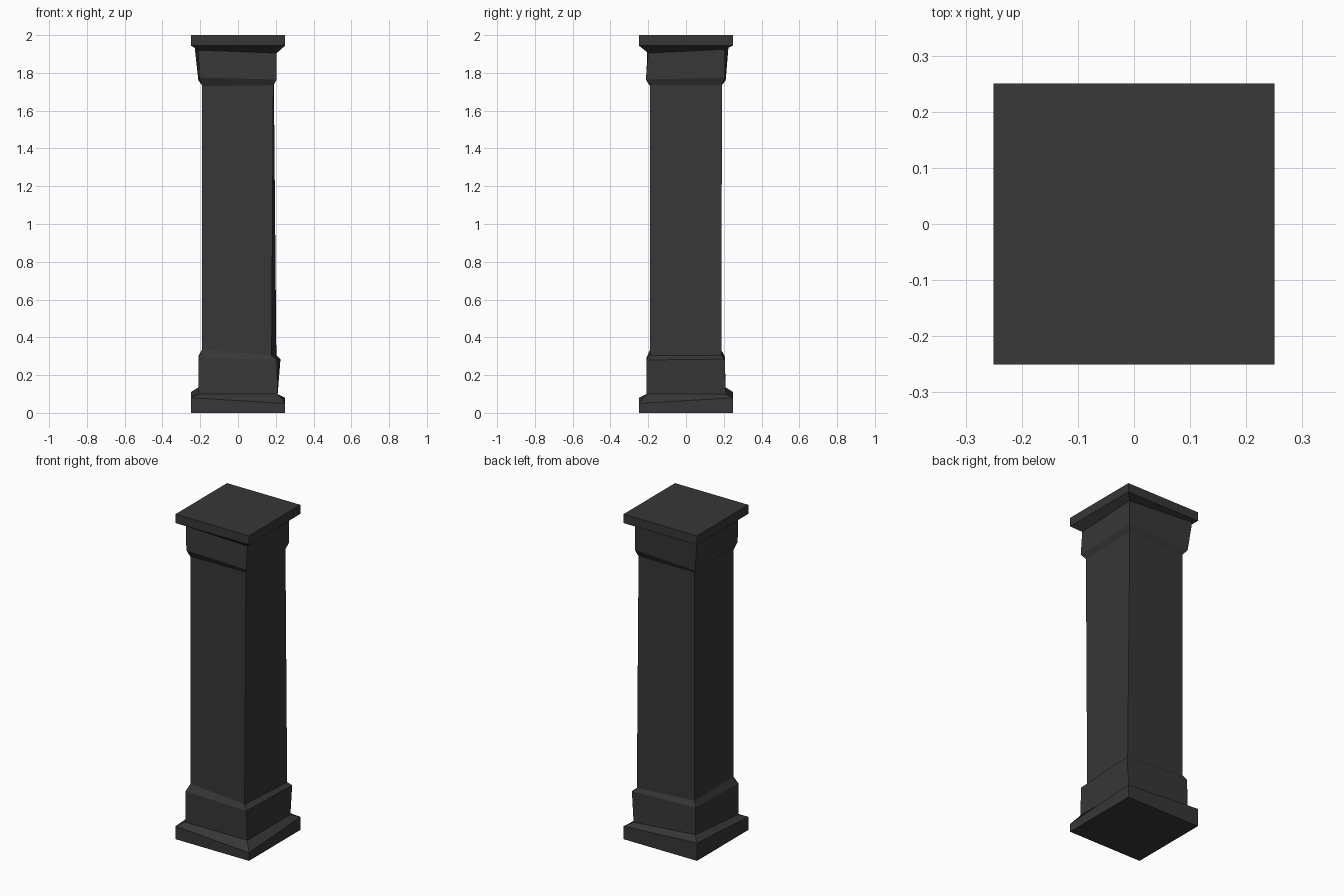
import bpy, bmesh

if "Cube" in bpy.data.objects:
    bpy.data.objects.remove(bpy.data.objects["Cube"])

# One flat dark stone colour
stone = bpy.data.materials.new("dark_stone")
stone.diffuse_color = (0.038, 0.038, 0.038, 1)
stone.use_nodes = True
stone.node_tree.nodes["Principled BSDF"].inputs["Base Color"].default_value = stone.diffuse_color


def square(half, *heights):
    """Square ring, heights for front left, front right, back right, back left."""
    signs = [(-1, -1), (1, -1), (1, 1), (-1, 1)]
    return [(sx * half, sy * half, z) for (sx, sy), z in zip(signs, heights)]


# Rings of the hand-cut, slightly irregular column, bottom to top
rings = [
    # plinth
    square(0.25, 0, 0, 0, 0),
    square(0.25, 0.08, 0.05, 0.08, 0.11),
    # base block
    square(0.21, 0.10, 0.10, 0.10, 0.135),
    [(-0.21, -0.21, 0.29), (0.205, -0.21, 0.28), (0.225, 0.205, 0.285), (-0.21, 0.205, 0.30)],
    # shaft
    [(-0.19, -0.19, 0.335), (0.178, -0.19, 0.305), (0.203, 0.188, 0.305), (-0.19, 0.188, 0.33)],
    [(-0.19, -0.19, 1.73), (0.187, -0.19, 1.735), (0.19, 0.19, 1.735), (-0.19, 0.19, 1.735)],
    # capital block
    [(-0.205, -0.21, 1.775), (0.205, -0.213, 1.765), (0.205, 0.205, 1.775), (-0.21, 0.21, 1.76)],
    [(-0.21, -0.205, 1.92), (0.205, -0.20, 1.905), (0.205, 0.205, 1.925), (-0.23, 0.225, 1.94)],
    # top slab
    square(0.25, 1.945, 1.945, 1.945, 1.945),
    square(0.25, 2, 2, 2, 2),
]

# Loft the rings and close both ends
bm = bmesh.new()
loops = [[bm.verts.new(co) for co in ring] for ring in rings]
for low, high in zip(loops, loops[1:]):
    for i in range(4):
        j = (i + 1) % 4
        bm.faces.new((low[i], low[j], high[j], high[i]))
bm.faces.new(loops[0][::-1])
bm.faces.new(loops[-1])
bmesh.ops.recalc_face_normals(bm, faces=bm.faces)

mesh = bpy.data.meshes.new("stone_column")
bm.to_mesh(mesh)
bm.free()
mesh.materials.append(stone)
column = bpy.data.objects.new("stone_column", mesh)
bpy.context.collection.objects.link(column)
